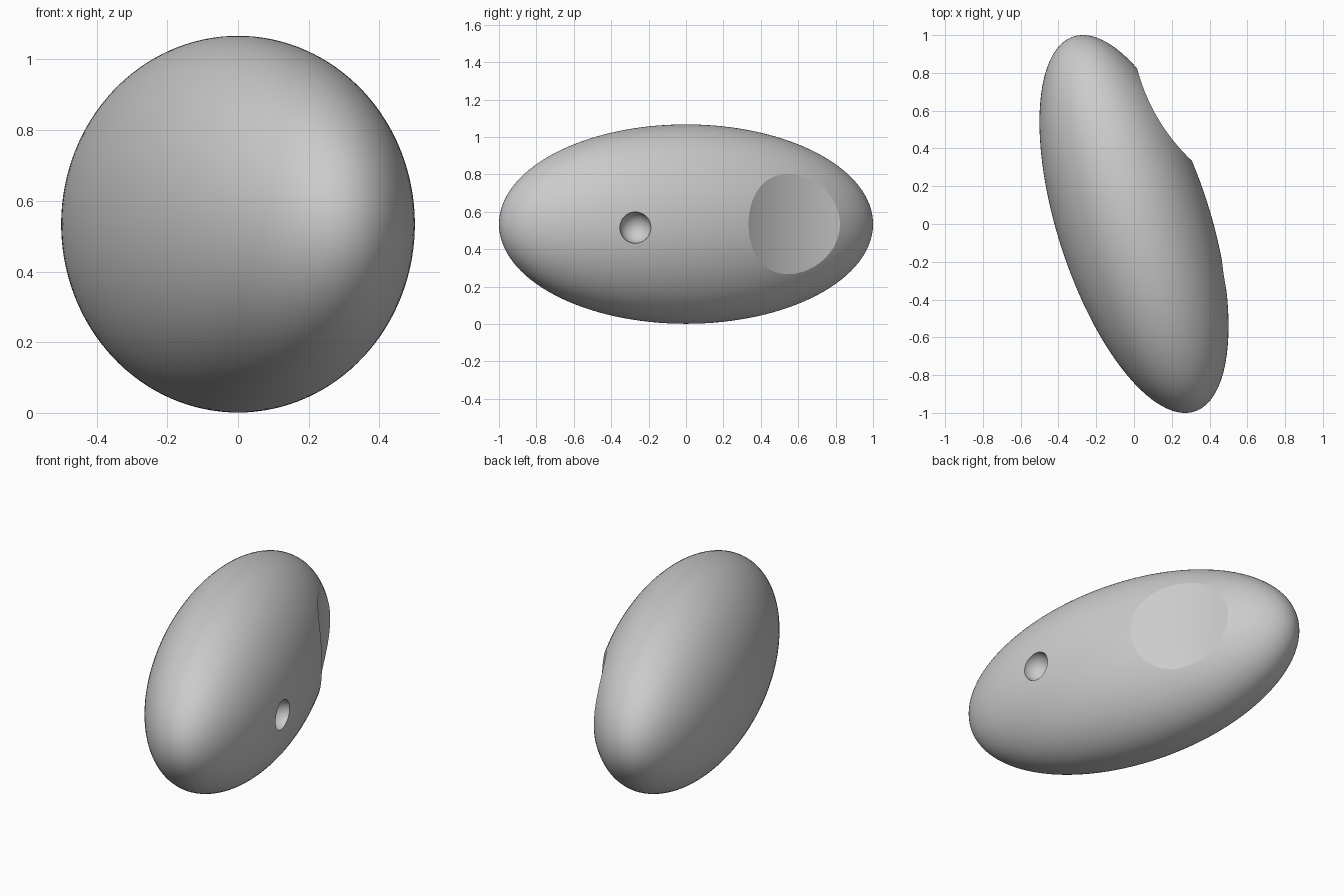
import bpy
import math

cube = bpy.data.objects.get("Cube")
if cube:
    bpy.data.objects.remove(cube, do_unlink=True)

CENTRE_Z = 0.534

grey = bpy.data.materials.new("plain_grey")
grey.use_nodes = True
colour = (0.6, 0.6, 0.6, 1.0)
grey.diffuse_color = colour
grey.node_tree.nodes["Principled BSDF"].inputs["Base Color"].default_value = colour


def ellipsoid(name, location, radii, turn, segments):
    bpy.ops.mesh.primitive_uv_sphere_add(segments=segments, ring_count=segments // 2,
                                         radius=1, location=location)
    obj = bpy.context.object
    obj.name = name
    obj.scale = radii
    obj.rotation_euler.z = math.radians(turn)
    bpy.ops.object.transform_apply(location=True, rotation=True, scale=True)
    obj.data.materials.append(grey)
    return obj


def carve(target, cutter):
    cutter.hide_render = True
    mod = target.modifiers.new(cutter.name, 'BOOLEAN')
    mod.operation = 'DIFFERENCE'
    mod.solver = 'EXACT'
    mod.object = cutter
    bpy.ops.object.select_all(action='DESELECT')
    target.select_set(True)
    bpy.context.view_layer.objects.active = target
    bpy.ops.object.modifier_apply(modifier=mod.name)
    bpy.data.objects.remove(cutter, do_unlink=True)


# Turned pebble body
body = ellipsoid("pebble_body", (0, 0, CENTRE_Z), (0.404, 1.043, 0.533), 17.9, 128)

# Wide shallow scoop, curved about an upright axis
bpy.ops.mesh.primitive_cylinder_add(vertices=256, radius=1.03, depth=2,
                                    location=(1.013, 1.084, CENTRE_Z))
scoop = bpy.context.object
scoop.name = "scoop_cutter"
scoop.data.materials.append(grey)
carve(body, scoop)

# Small round dimple
dimple = ellipsoid("dimple_cutter", (0.478, -0.27, 0.515), (0.084, 0.084, 0.084), 0, 48)
carve(body, dimple)

# Smooth surfaces with crisp rims
bpy.ops.object.shade_smooth_by_angle(angle=math.radians(13))
